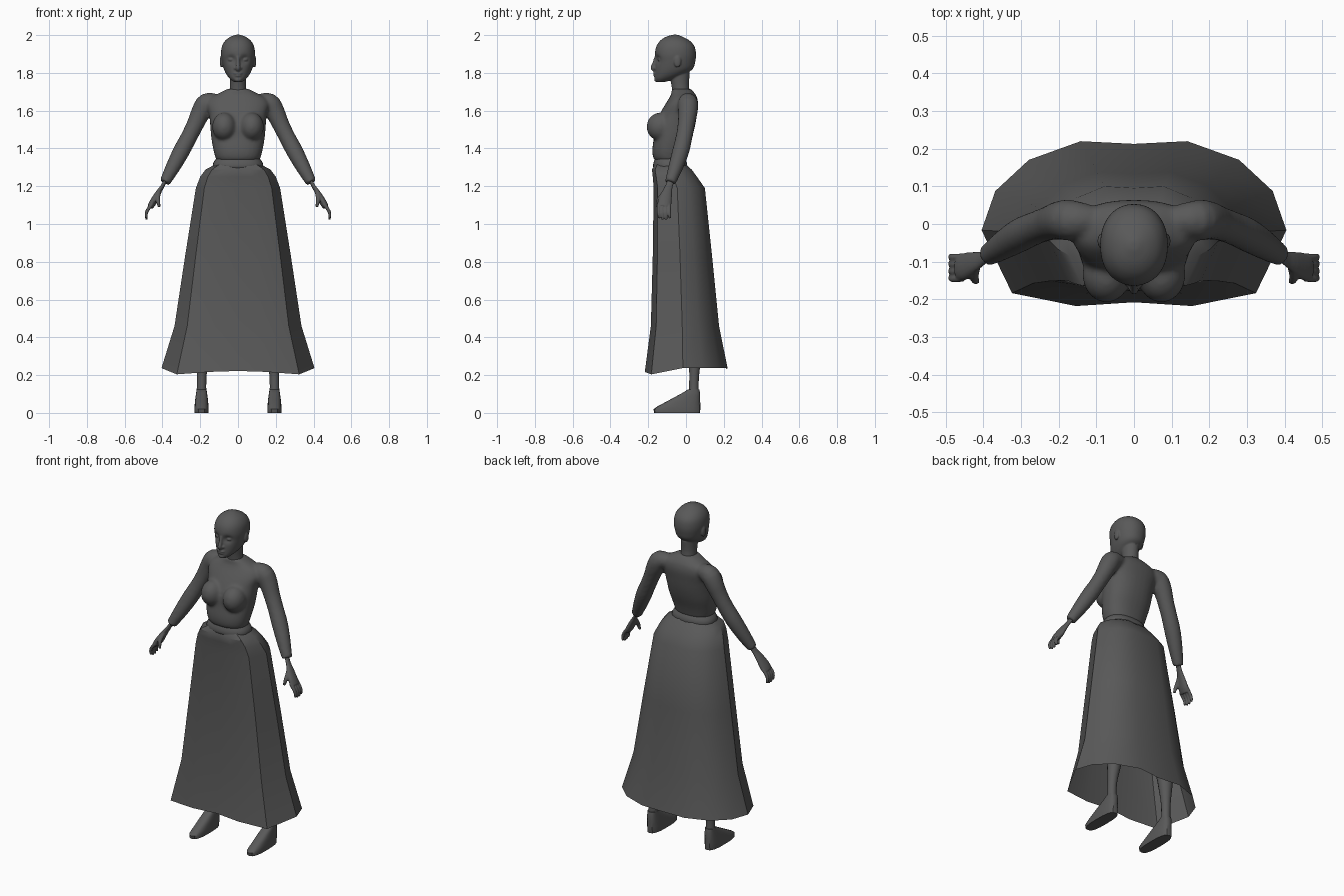
import bpy, bmesh, math
from mathutils import Vector, Matrix

cube = bpy.data.objects.get("Cube")
if cube:
    bpy.data.objects.remove(cube, do_unlink=True)

grey = bpy.data.materials.new("charcoal_grey")
grey.use_nodes = True
grey.diffuse_color = (0.1, 0.1, 0.1, 1)
grey.node_tree.nodes["Principled BSDF"].inputs["Base Color"].default_value = (0.1, 0.1, 0.1, 1)


def resample(rows, steps):
    """Catmull-Rom interpolation of rows of numbers."""
    out = []
    last = len(rows) - 1
    for i in range(last):
        p = [rows[max(i - 1, 0)], rows[i], rows[i + 1], rows[min(i + 2, last)]]
        for s in range(steps):
            t = s / steps
            out.append([b + 0.5 * t * (c - a + t * (2*a - 5*b + 4*c - d + t * (3*(b - c) + d - a)))
                        for a, b, c, d in zip(*p)])
    return out + [list(rows[-1])]


def skin(bm, rings, cap=True):
    loops = [[bm.verts.new(p) for p in ring] for ring in rings]
    n = len(loops[0])
    for lo, hi in zip(loops, loops[1:]):
        for i in range(n):
            j = (i + 1) % n
            bm.faces.new((lo[i], lo[j], hi[j], hi[i]))
    if cap:
        bm.faces.new(loops[0][::-1])
        bm.faces.new(loops[-1])
    return [v for loop in loops for v in loop]


def slices(bm, rows, steps=3, n=32, power=2.0, cx=0.0):
    """Stack of level ovals: height, half width, front y, back y."""
    rings = []
    for z, w, front, back in resample(rows, steps):
        ring = []
        for i in range(n):
            a = math.tau * i / n
            c, s = math.cos(a), math.sin(a)
            c = math.copysign(abs(c) ** (2 / power), c)
            s = math.copysign(abs(s) ** (2 / power), s)
            ring.append((cx + w * c, (front + back) / 2 + (back - front) / 2 * s, z))
        rings.append(ring)
    return skin(bm, rings)


def tube(bm, rows, side=1, steps=3, n=16, flat=1.0):
    """Limb along a path of x, y, z, radius; flat thins it across."""
    rows = resample(rows, steps)
    pts = [Vector((r[0] * side, r[1], r[2])) for r in rows]
    rings = []
    for i, p in enumerate(pts):
        d = (pts[min(i + 1, len(pts) - 1)] - pts[max(i - 1, 0)]).normalized()
        u = d.cross(Vector((1, 0, 0))).normalized()
        v = d.cross(u)
        r = rows[i][3]
        rings.append([p + r * (u * math.cos(math.tau * k / n) + flat * v * math.sin(math.tau * k / n))
                      for k in range(n)])
    skin(bm, rings)


def ball(bm, centre, size):
    m = Matrix.Translation(centre) @ Matrix.Diagonal((*size, 1))
    bmesh.ops.create_uvsphere(bm, u_segments=20, v_segments=12, radius=1, matrix=m)


def finish(name, bm, voxel=0, smooth=3):
    """Make the object; voxel blends its overlapping volumes into one skin."""
    bmesh.ops.recalc_face_normals(bm, faces=bm.faces)
    me = bpy.data.meshes.new(name)
    bm.to_mesh(me)
    bm.free()
    me.materials.append(grey)
    ob = bpy.data.objects.new(name, me)
    bpy.context.collection.objects.link(ob)
    bpy.ops.object.select_all(action='DESELECT')
    ob.select_set(True)
    bpy.context.view_layer.objects.active = ob
    bpy.ops.object.shade_smooth_by_angle(angle=math.radians(35))
    if voxel:
        r = ob.modifiers.new("Blend", 'REMESH')
        r.mode, r.voxel_size, r.use_smooth_shade = 'VOXEL', voxel, True
        s = ob.modifiers.new("Soften", 'SMOOTH')
        s.factor, s.iterations = 0.5, smooth
    return ob


# Head and neck
bm = bmesh.new()
skull = slices(bm, [
    (1.752, .022, -.155, -.11), (1.768, .042, -.165, -.06), (1.79, .06, -.165, -.01),
    (1.82, .075, -.164, .035), (1.86, .085, -.162, .049), (1.90, .09, -.165, .053),
    (1.94, .085, -.157, .045), (1.97, .068, -.137, .02), (1.99, .042, -.108, -.015),
    (2.002, .012, -.07, -.045)], steps=4, n=48, power=2.15)
for v in skull:  # eye sockets
    if v.co.y < -.07:
        d = (abs(v.co.x) - .036) ** 2 + (v.co.z - 1.872) ** 2
        v.co.y += .016 * math.exp(-d / .0004)
slices(bm, [(1.64, .06, -.07, .02), (1.69, .047, -.072, .02), (1.74, .043, -.078, .016),
            (1.80, .045, -.09, .02)])
tube(bm, [(0, -.158, 1.885, .009), (0, -.168, 1.85, .010), (0, -.176, 1.826, .012),
          (0, -.165, 1.812, .009)])
ball(bm, (0, -.163, 1.797, ), (.022, .011, .006))
ball(bm, (0, -.162, 1.786), (.019, .011, .007))
ball(bm, (0, -.157, 1.764), (.02, .012, .012))
for s in (-1, 1):
    ball(bm, (s * .036, -.136, 1.870), (.017, .015, .010))
    ball(bm, (s * .013, -.163, 1.824), (.008, .009, .007))
    ball(bm, (s * .088, -.045, 1.86), (.009, .019, .032))
finish("head", bm, .0045, 3)

# Fitted bodice with bust and sleeves
bm = bmesh.new()
slices(bm, [
    (1.335, .112, -.165, -.008), (1.36, .122, -.176, -.002), (1.40, .132, -.178, .01),
    (1.46, .142, -.17, .032), (1.52, .147, -.165, .048), (1.58, .153, -.14, .058),
    (1.63, .165, -.112, .064), (1.665, .15, -.09, .06), (1.69, .105, -.078, .048),
    (1.715, .056, -.076, .026)], power=2.3)
for s in (-1, 1):
    ball(bm, (s * .073, -.135, 1.515), (.064, .074, .075))
    tube(bm, [(.11, .01, 1.65, .04), (.165, .01, 1.64, .054), (.195, .01, 1.595, .052),
              (.225, .002, 1.53, .046), (.26, -.01, 1.46, .044), (.30, -.028, 1.385, .045),
              (.345, -.055, 1.30, .039), (.388, -.083, 1.22, .029)], s)
finish("bodice", bm, .009, 4)

# Hands
for s, label in ((1, "left"), (-1, "right")):
    bm = bmesh.new()
    tube(bm, [(.375, -.075, 1.245, .02), (.40, -.09, 1.20, .02), (.425, -.102, 1.16, .029),
              (.45, -.113, 1.115, .037), (.465, -.117, 1.09, .033)], s, flat=.5)
    for k in range(4):
        y = -.087 - .019 * k
        tip = 1.035 - .013 * math.sin(math.pi * (k + .5) / 4)
        tube(bm, [(.455, y, 1.105, .010), (.478, y - .002, 1.075, .0095),
                  (.486, y, 1.05, .0085), (.484, y + .002, tip, .006)], s, n=8)
    tube(bm, [(.42, -.11, 1.17, .014), (.425, -.135, 1.14, .013), (.422, -.149, 1.115, .011),
              (.417, -.152, 1.09, .007)], s, n=8)
    finish(label + "_hand", bm, .004, 2)

# Waistband
bm = bmesh.new()
slices(bm, [(1.29, .122, -.165, 0), (1.303, .133, -.174, .006), (1.325, .130, -.172, .004),
            (1.348, .114, -.163, -.008)], power=2.3)
finish("waistband", bm)

# Long flared skirt, open at the hem: outline is half width, depth, hem lift
half = [(0, .97, .01), (.35, 1, .015), (.69, .79, .015), (.91, .44, .015), (1, 0, .015),
        (.8, -.83, -.018), (.38, -1, -.005), (0, -.95, 0)]
outline = half + [(-u, v, h) for u, v, h in half[-2:0:-1]]
rows = [(1.315, .122, -.165, 0), (1.288, .172, -.18, .03), (1.25, .20, -.176, .058),
        (1.19, .223, -.171, .10), (.83, .28, -.176, .138), (.46, .336, -.186, .175),
        (.222, .405, -.218, .22)]
rings = []
for z, w, front, back in rows:
    mid = front + .46 * (back - front)
    rings.append([(u * w, mid + v * ((back - mid) if v > 0 else (mid - front)),
                   z + (h if z < .3 else 0)) for u, v, h in outline])
bm = bmesh.new()
skin(bm, rings, cap=False)
finish("skirt", bm)

# Legs and wedge shoes
for s, label in ((1, "left"), (-1, "right")):
    bm = bmesh.new()
    tube(bm, [(.193, .042, .10, .026), (.193, .042, .16, .025), (.19, .045, .24, .029),
              (.175, .05, .42, .05), (.15, .02, .62, .05), (.115, -.02, 1.0, .075),
              (.10, -.03, 1.2, .075)], s)
    finish(label + "_leg", bm)
    bm = bmesh.new()
    slices(bm, [(0, .037, -.168, .074), (.02, .038, -.172, .076), (.035, .037, -.15, .076),
                (.07, .034, -.085, .075), (.105, .029, -.02, .075), (.125, .026, .012, .07)],
           steps=1, n=20, power=2.8, cx=s * .193)
    finish(label + "_shoe", bm)
